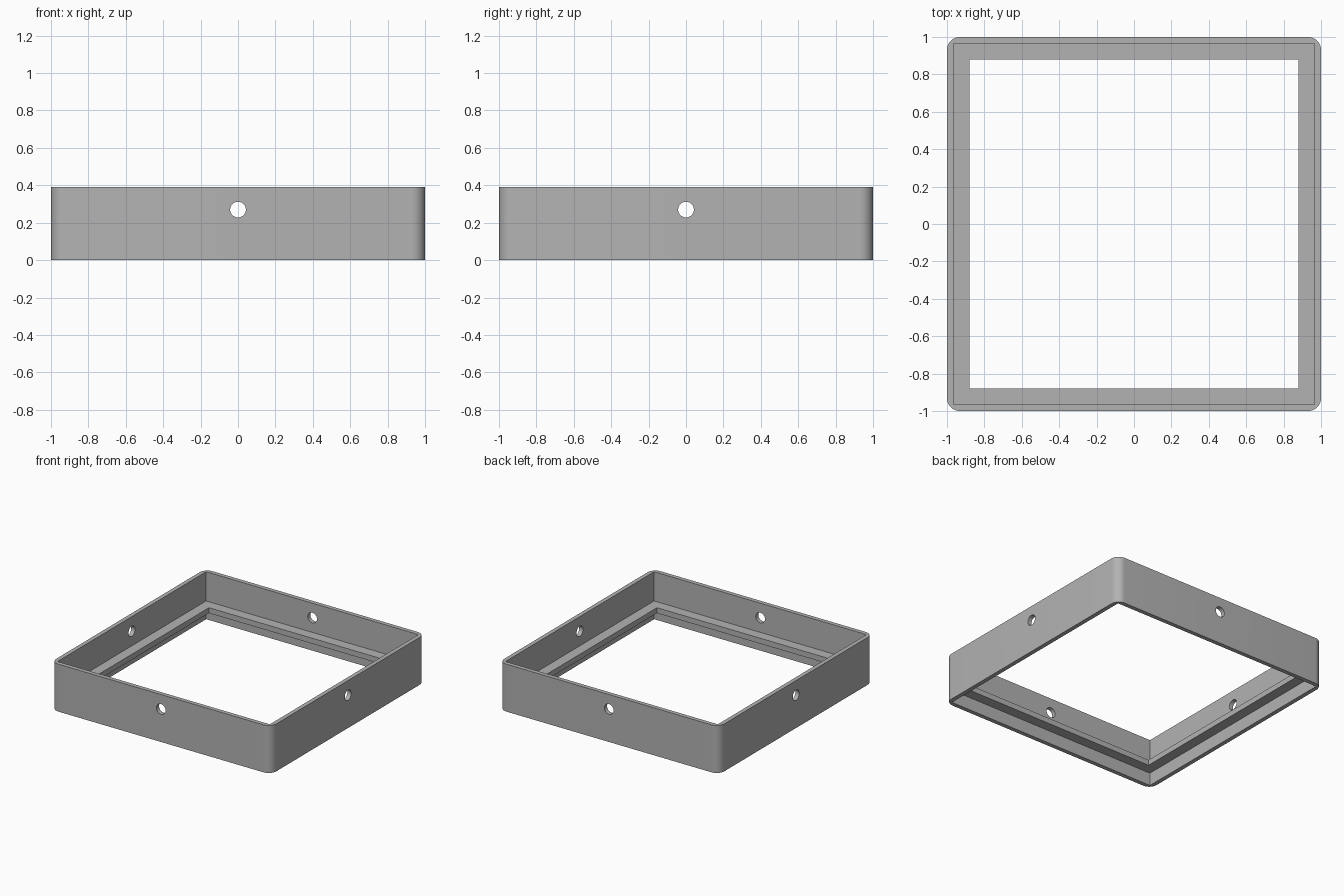
import bpy
import bmesh
from math import pi, radians
from mathutils import Matrix

HEIGHT = 0.39
WALL = 0.965          # half width inside the wall
LEDGE = 0.88          # half width inside the ledge
LEDGE_BOTTOM, LEDGE_TOP = 0.105, 0.15
HOLE_Z, HOLE_R = 0.27, 0.042

if "Cube" in bpy.data.objects:
    bpy.data.objects.remove(bpy.data.objects["Cube"], do_unlink=True)

grey = bpy.data.materials.new("mid grey")
grey.use_nodes = True
grey.diffuse_color = (0.45, 0.45, 0.45, 1)
grey.node_tree.nodes["Principled BSDF"].inputs["Base Color"].default_value = grey.diffuse_color


def add_object(name, bm):
    mesh = bpy.data.meshes.new(name)
    bm.to_mesh(mesh)
    bm.free()
    mesh.materials.append(grey)
    obj = bpy.data.objects.new(name, mesh)
    bpy.context.collection.objects.link(obj)
    return obj


def block(name, half, z0, z1, corner=0):
    """Square block, optionally with rounded upright edges."""
    bm = bmesh.new()
    size = Matrix.Diagonal((2 * half, 2 * half, z1 - z0, 1))
    bmesh.ops.create_cube(bm, size=1, matrix=Matrix.Translation((0, 0, (z0 + z1) / 2)) @ size)
    if corner:
        upright = [e for e in bm.edges if abs(e.verts[0].co.z - e.verts[1].co.z) > 0.01]
        bmesh.ops.bevel(bm, geom=upright, offset=corner, segments=10, profile=0.5, affect='EDGES')
    return add_object(name, bm)


def drill(name, axis):
    """Long rod that cuts a hole through two opposite walls."""
    bm = bmesh.new()
    turn = Matrix.Translation((0, 0, HOLE_Z)) @ Matrix.Rotation(pi / 2, 4, axis)
    bmesh.ops.create_cone(bm, cap_ends=True, segments=40, radius1=HOLE_R, radius2=HOLE_R,
                          depth=3, matrix=turn)
    return add_object(name, bm)


# Outer body with rounded corners
frame = block("square_frame", 1, 0, HEIGHT, corner=0.07)

# Recesses above and below the ledge, the opening, and the side holes
cutters = [
    block("opening_cutter", LEDGE, -0.3, 0.8),
    block("upper_recess_cutter", WALL, LEDGE_TOP, 0.7),
    block("lower_recess_cutter", WALL, -0.2, LEDGE_BOTTOM),
    drill("front_hole_cutter", 'X'),
    drill("side_hole_cutter", 'Y'),
]

bpy.ops.object.select_all(action='DESELECT')
frame.select_set(True)
bpy.context.view_layer.objects.active = frame
for cutter in cutters:
    cutter.hide_render = True
    cut = frame.modifiers.new(cutter.name, 'BOOLEAN')
    cut.operation = 'DIFFERENCE'
    cut.solver = 'EXACT'
    cut.object = cutter
    bpy.ops.object.modifier_apply(modifier=cut.name)
    bpy.data.objects.remove(cutter, do_unlink=True)

bpy.ops.object.shade_smooth_by_angle(angle=radians(30))
